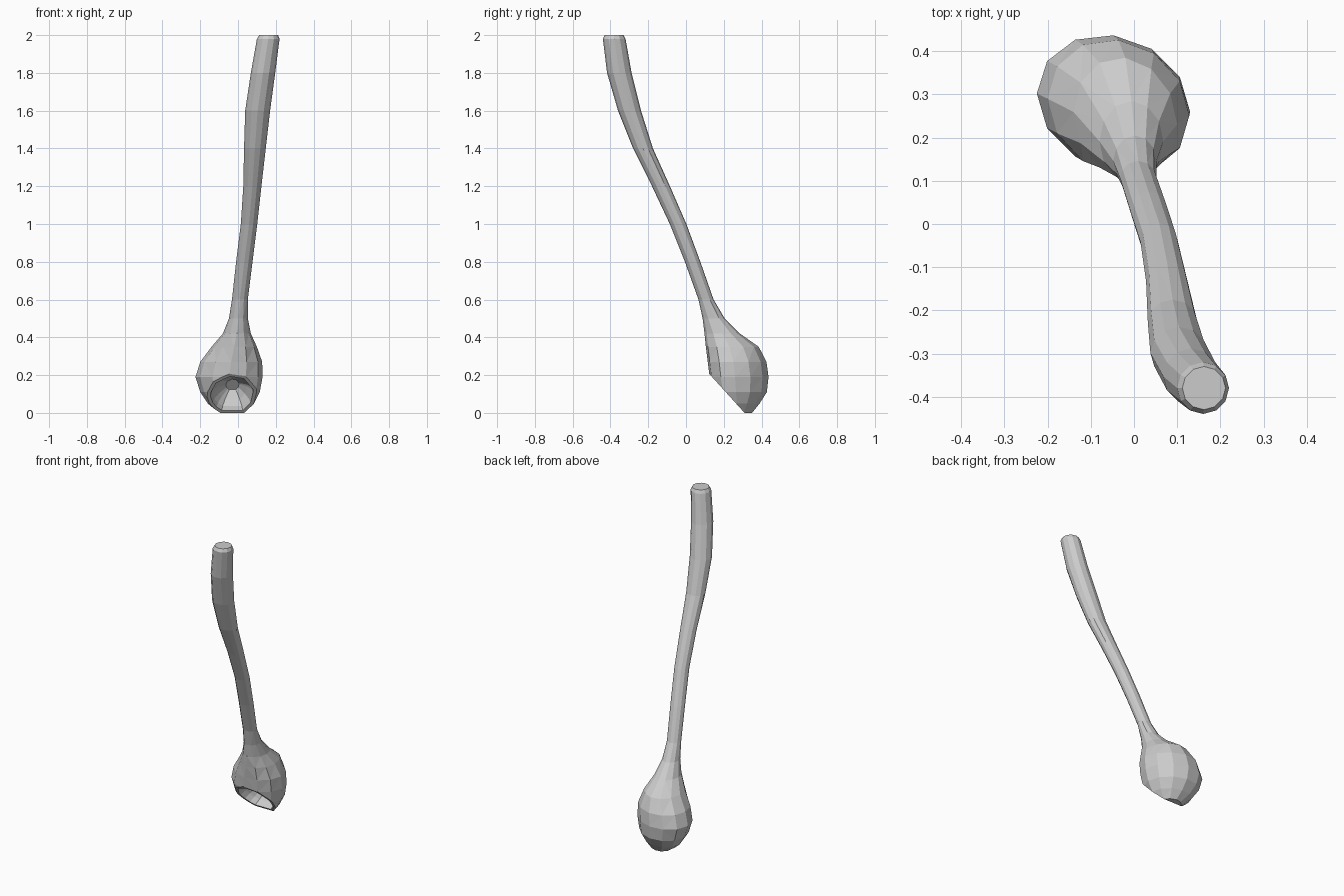
import bpy
import bmesh
from math import cos, sin, pi
from mathutils import Vector

cube = bpy.data.objects.get("Cube")
if cube:
    bpy.data.objects.remove(cube, do_unlink=True)

SIDES = 12

clay = bpy.data.materials.new("pale_grey")
clay.use_nodes = True
GREY = (0.6, 0.6, 0.6, 1)
clay.diffuse_color = GREY
clay.node_tree.nodes["Principled BSDF"].inputs["Base Color"].default_value = GREY

# Cross-sections from handle tip to bowl base: height, x range, y range
sections = [
    (2.00, .112, .212, -.430, -.330),
    (1.98, .100, .220, -.440, -.320),
    (1.80, .068, .197, -.418, -.288),
    (1.60, .038, .170, -.360, -.238),
    (1.40, .032, .147, -.280, -.175),
    (1.20, .028, .124, -.180, -.085),
    (1.00, .015, .102, -.086, .002),
    (0.80, -.010, .077, -.006, .076),
    (0.60, -.032, .052, .066, .146),
    (0.50, -.048, .052, .088, .205),
    (0.42, -.080, .068, .098, .285),
    (0.35, -.140, .100, .105, .385),
    (0.27, -.200, .128, .115, .426),
    (0.19, -.225, .130, .125, .437),
    (0.11, -.200, .115, .140, .428),
    (0.05, -.160, .085, .175, .390),
    (0.00, -.100, .045, .200, .350),
]

bm = bmesh.new()
rings = []
for z, x0, x1, y0, y1 in sections:
    skew = -.12 if z < .4 else 0  # the bowl is turned slightly to one side
    ring = []
    for i in range(SIDES):
        a = 2 * pi * i / SIDES
        dx = (x1 - x0) / 2 * cos(a)
        dy = (y1 - y0) / 2 * sin(a) + skew * dx
        ring.append(bm.verts.new(((x0 + x1) / 2 + dx, (y0 + y1) / 2 + dy, z)))
    rings.append(ring)
for top, low in zip(rings, rings[1:]):
    for i in range(SIDES):
        j = (i + 1) % SIDES
        bm.faces.new((top[i], low[i], low[j], top[j]))
bm.faces.new(rings[0])
bm.faces.new(rings[-1][::-1])

# Slice the bowl obliquely to make its mouth, facing forward and down
inward = Vector((0, .74, .67)).normalized()
bmesh.ops.bisect_plane(bm, geom=bm.verts[:] + bm.edges[:] + bm.faces[:],
                       plane_co=(0, .31, 0), plane_no=inward, clear_inner=True)
edges = [e for e in bm.edges if e.is_boundary]
mouth = bmesh.ops.holes_fill(bm, edges=edges, sides=0)["faces"]
bmesh.ops.recalc_face_normals(bm, faces=bm.faces[:])

# Rim, then the hollow sunk in steps towards the back wall
bmesh.ops.inset_region(bm, faces=mouth, thickness=.018, use_even_offset=True)
sink = Vector((0, .93, .36))
floor = mouth
for depth, scale in ((.045, .92), (.05, .75), (.05, .45)):
    result = bmesh.ops.extrude_face_region(bm, geom=floor)["geom"]
    bmesh.ops.delete(bm, geom=floor, context='FACES_ONLY')
    verts = [g for g in result if isinstance(g, bmesh.types.BMVert)]
    floor = [g for g in result if isinstance(g, bmesh.types.BMFace)]
    centre = sum((v.co for v in verts), Vector()) / len(verts)
    for v in verts:
        v.co = centre + (v.co - centre) * scale + sink * depth

# Faceted surface
bmesh.ops.recalc_face_normals(bm, faces=bm.faces[:])
bmesh.ops.triangulate(bm, faces=bm.faces[:], quad_method='SHORT_EDGE')

mesh = bpy.data.meshes.new("ladle")
bm.to_mesh(mesh)
bm.free()
mesh.materials.append(clay)
ladle = bpy.data.objects.new("ladle", mesh)
bpy.context.collection.objects.link(ladle)
